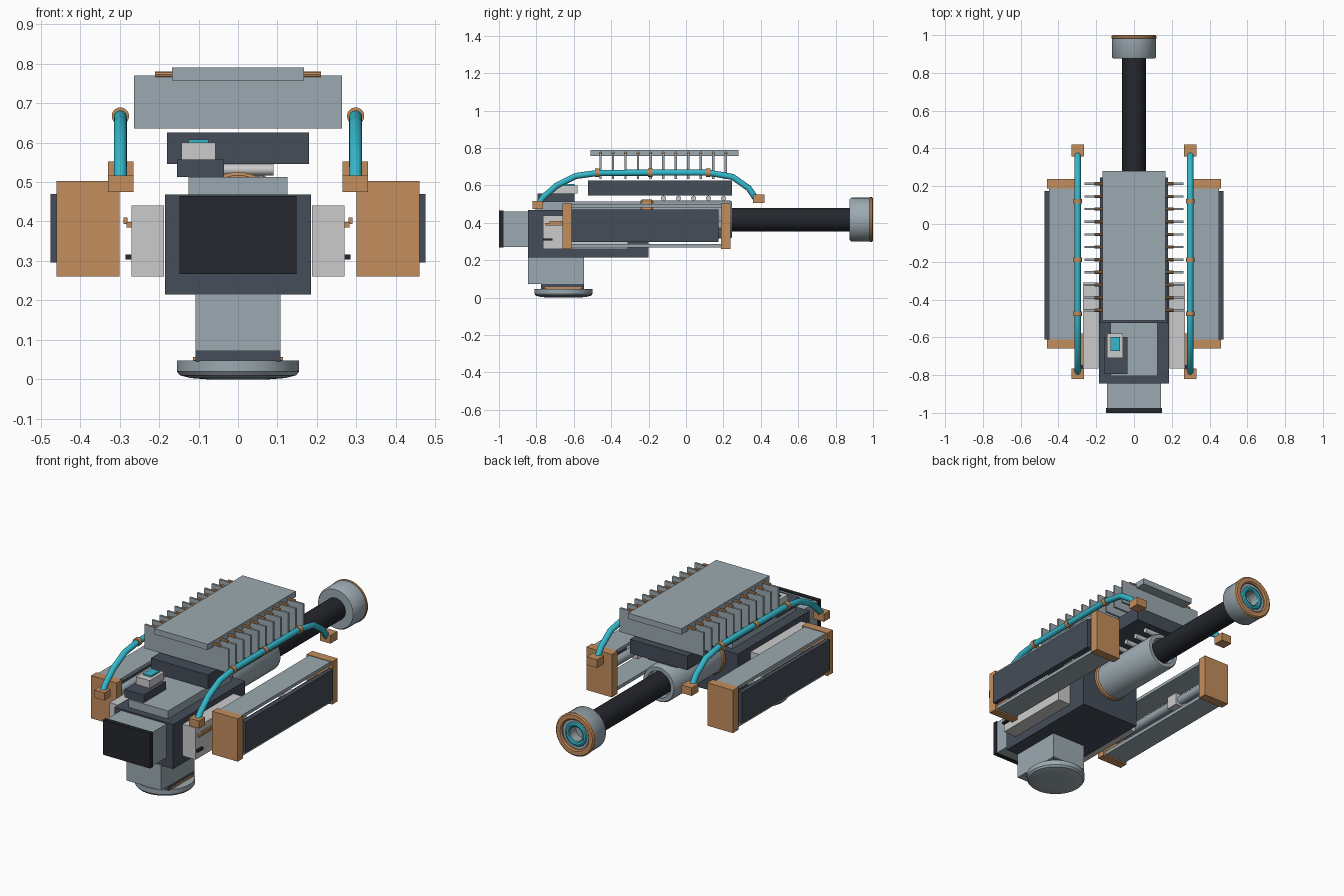
import bpy, bmesh, math
from mathutils import Vector, Matrix

if "Cube" in bpy.data.objects:
    bpy.data.objects.remove(bpy.data.objects["Cube"])


def mat(name, r, g, b):
    m = bpy.data.materials.new(name)
    m.diffuse_color = (r, g, b, 1)
    m.use_nodes = True
    m.node_tree.nodes["Principled BSDF"].inputs["Base Color"].default_value = m.diffuse_color
    return m


LIGHT = mat("light_steel", .33, .40, .44)
DARK = mat("dark_steel", .06, .075, .10)
BLACK = mat("black_metal", .018, .02, .026)
COPPER = mat("copper", .55, .27, .107)
TEAL = mat("teal", .033, .48, .60)
WHITE = mat("pale_casing", .56, .59, .56)
BORE_Z = 0.417


def finish(bm, name, m, smooth=False):
    bmesh.ops.recalc_face_normals(bm, faces=bm.faces)
    me = bpy.data.meshes.new(name)
    bm.to_mesh(me)
    bm.free()
    me.materials.append(m)
    ob = bpy.data.objects.new(name, me)
    bpy.context.collection.objects.link(ob)
    if smooth:
        bpy.ops.object.select_all(action='DESELECT')
        ob.select_set(True)
        bpy.context.view_layer.objects.active = ob
        bpy.ops.object.shade_smooth_by_angle(angle=math.radians(35))
    return ob


def box(name, m, x, y, z):
    """Box from (min, max) ranges."""
    bm = bmesh.new()
    size = [b - a for a, b in (x, y, z)]
    mid = [(a + b) / 2 for a, b in (x, y, z)]
    bmesh.ops.create_cube(bm, size=1, matrix=Matrix.Translation(mid) @ Matrix.Diagonal((*size, 1)))
    return finish(bm, name, m)


def pair(name, m, x, y, z):
    """Same box on both sides of x = 0."""
    box(name + "_right", m, x, y, z)
    box(name + "_left", m, (-x[1], -x[0]), y, z)


def lathe(name, m, profile, centre=(0, 0, BORE_Z), axis='Y', steps=40, closed=False):
    """Revolve (radius, distance) points round an axis."""
    bm = bmesh.new()
    rings = []
    for i in range(steps):
        a = 2 * math.pi * i / steps
        ring = []
        for r, d in profile:
            u, v = r * math.cos(a), r * math.sin(a)
            p = {'X': (d, u, v), 'Y': (u, d, v), 'Z': (u, v, d)}[axis]
            ring.append(bm.verts.new(Vector(p) + Vector(centre)))
        rings.append(ring)
    n = len(profile)
    for i in range(steps):
        a, b = rings[i], rings[(i + 1) % steps]
        for j in range(n if closed else n - 1):
            k = (j + 1) % n
            bm.faces.new((a[j], a[k], b[k], b[j]))
    bmesh.ops.remove_doubles(bm, verts=bm.verts, dist=1e-5)
    return finish(bm, name, m, True)


def cyl(name, m, r, d0, d1, centre=(0, 0, BORE_Z), axis='Y', steps=32):
    return lathe(name, m, [(0, d0), (r, d0), (r, d1), (0, d1)], centre, axis, steps)


# receiver, rear block and top plate
box("receiver", DARK, (-.185, .185), (-.845, -.2), (.215, .468))
box("rear_block", LIGHT, (-.143, .143), (-.98, -.845), (.27, .46))
box("rear_pad", BLACK, (-.148, .148), (-1, -.975), (.267, .465))
box("top_plate", LIGHT, (-.125, .125), (-.805, -.24), (.468, .513))

# grip and foot
box("grip", LIGHT, (-.108, .108), (-.845, -.545), (.072, .215))
box("grip_collar", DARK, (-.108, .108), (-.775, -.545), (.045, .073))
pair("collar_strip", COPPER, (.105, .114), (-.755, -.56), (.045, .057))
lathe("foot_disc", LIGHT, [(0, .047), (.155, .047), (.155, .02), (.147, .01), (.12, .003), (.08, 0), (0, 0)],
      (0, -.655, 0), 'Z', 48)

# sight
box("sight_base", DARK, (-.155, -.035), (-.795, -.597), (.513, .557))
box("sight_body", WHITE, (-.143, -.057), (-.71, -.58), (.557, .6))
box("sight_lens", TEAL, (-.125, -.075), (-.672, -.597), (.6, .608))

# barrel, sleeve and muzzle
cyl("barrel", BLACK, .0625, -.2, .88)
lathe("barrel_sleeve", LIGHT, [(.085, -.2), (.102, -.2), (.102, .235), (.096, .245), (.075, .245), (.075, .2), (.06, .2)])
lathe("sleeve_ring", COPPER, [(.07, -.245), (.1, -.245), (.108, -.235), (.108, -.185), (.1, -.175), (.07, -.175)],
      closed=True)
lathe("muzzle", LIGHT, [(.05, .875), (.11, .875), (.117, .885), (.117, .982), (.06, .985), (.04, .985), (.04, .93), (0, .93)])
lathe("muzzle_rim", COPPER, [(.085, .98), (.113, .978), (.12, .984), (.12, .994), (.113, 1), (.09, 1), (.083, .993)],
      closed=True)
lathe("muzzle_glow", TEAL, [(.055 + .013 * math.cos(t * math.pi / 4), .985 + .01 * math.sin(t * math.pi / 4))
                            for t in range(8)], closed=True)

# rail, spacers and cooling stack
box("upper_rail", DARK, (-.18, .18), (-.525, .245), (.545, .625))
for i in range(5):
    y = -.12 + i * .08
    cyl(f"rail_spacer_{i}", WHITE, .014, -.09, .09, (0, y, .531), 'X', 12)
for i in range(11):
    y = -.457 + i * .067
    box(f"cooling_fin_{i}", LIGHT, (-.263, .263), (y - .006, y + .006), (.635, .77))
    cyl(f"fin_rod_{i}", COPPER, .0085, -.21, .21, (0, y, .772), 'X', 10)
box("cooling_cover", LIGHT, (-.167, .167), (-.51, .28), (.757, .79))

# pale side casings with latch and slot
pair("side_casing", WHITE, (.188, .27), (-.765, -.31), (.26, .44))
pair("casing_latch", COPPER, (.27, .283), (-.75, -.58), (.385, .398))
pair("latch_tip", COPPER, (.28, .29), (-.73, -.6), (.393, .41))
pair("casing_slot", BLACK, (.268, .285), (-.765, -.715), (.304, .316))

# side pods
pair("pod_front_cap", COPPER, (.3, .46), (-.66, -.612), (.26, .503))
pair("pod_back_cap", COPPER, (.3, .46), (.187, .237), (.26, .503))
pair("pod_outer_panel", DARK, (.45, .475), (-.612, .175), (.296, .47))
pair("pod_top_plate", LIGHT, (.315, .45), (-.612, .187), (.482, .5))
pair("pod_bottom_plate", LIGHT, (.315, .45), (-.612, .187), (.268, .287))
for s, side in ((1, "right"), (-1, "left")):
    cyl(f"pod_piston_{side}", LIGHT, .024, -.62, .2, (s * .38, 0, .385), 'Y', 20)
pair("pod_clamp", WHITE, (.345, .415), (-.13, -.06), (.35, .42))

# coolant hoses with bands and end blocks
PATH = [(-.785, .505), (-.765, .535), (-.69, .6), (-.59, .65), (-.475, .666), (-.19, .668),
        (.12, .668), (.25, .645), (.335, .585), (.38, .52)]
for s, side in ((1, "right"), (-1, "left")):
    x = s * .298
    bm = bmesh.new()
    rings = []
    for i, (y, z) in enumerate(PATH):
        a, b = PATH[max(i - 1, 0)], PATH[min(i + 1, len(PATH) - 1)]
        t = Vector((0, b[0] - a[0], b[1] - a[1])).normalized()
        n = Vector((0, -t.z, t.y))
        rings.append([bm.verts.new(Vector((x, y, z)) + .0165 * (math.cos(k * math.pi / 8) * n +
                      Vector((math.sin(k * math.pi / 8), 0, 0)))) for k in range(16)])
    for a, b in zip(rings, rings[1:]):
        for k in range(16):
            bm.faces.new((a[k], a[(k + 1) % 16], b[(k + 1) % 16], b[k]))
    bm.faces.new(rings[0])
    bm.faces.new(rings[-1])
    finish(bm, f"hose_{side}", TEAL, True)
    for i, y in enumerate((-.475, -.19, .12)):
        cyl(f"hose_band_{side}_{i}", COPPER, .022, y - .012, y + .012, (x, 0, .667), 'Y', 20)
pair("hose_front_block", COPPER, (.265, .33), (-.82, -.765), (.474, .517))
pair("hose_back_block", COPPER, (.265, .33), (.357, .42), (.506, .552))
